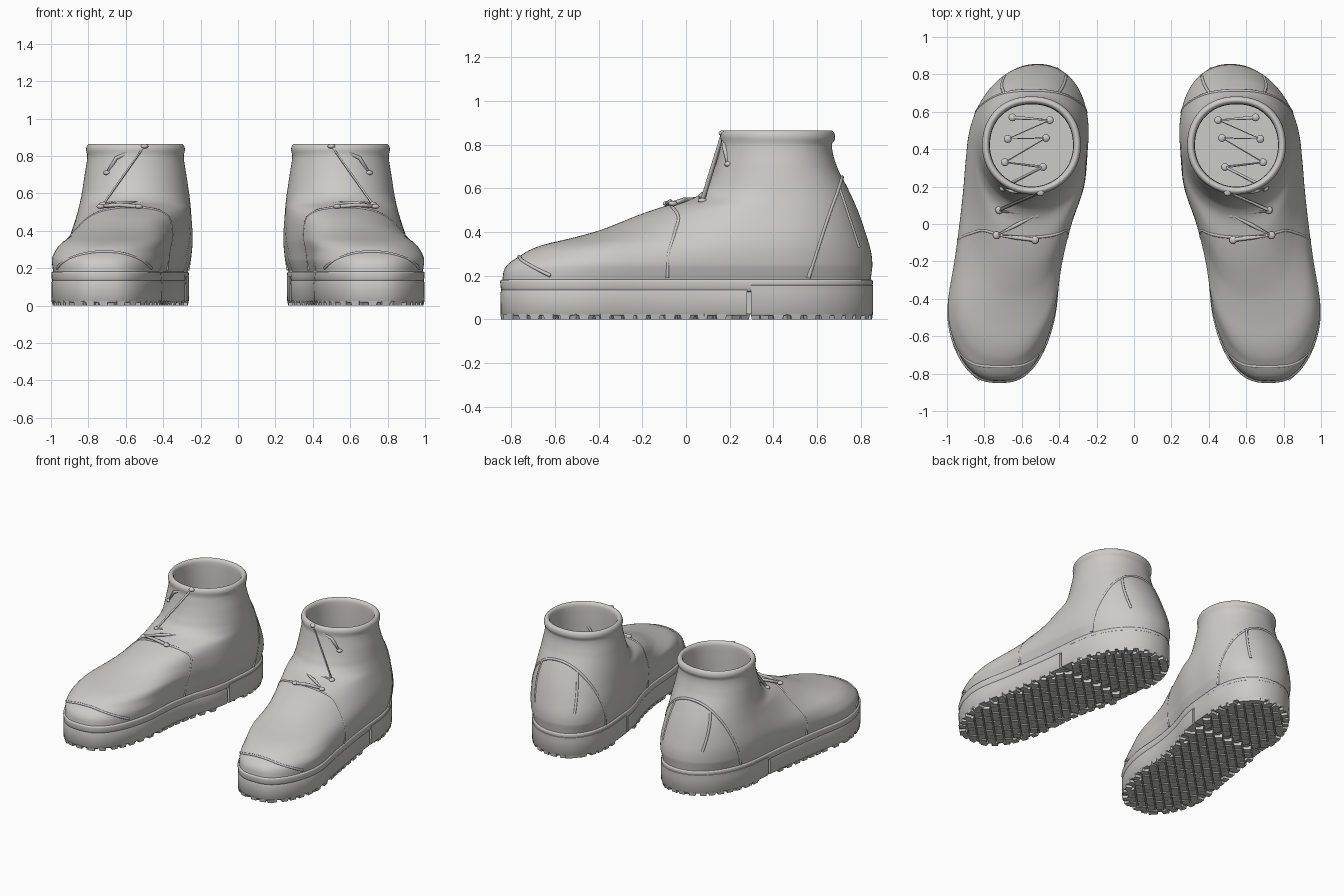
import bpy, bmesh, math
from mathutils import Vector, Matrix

cube = bpy.data.objects.get("Cube")
if cube:
    bpy.data.objects.remove(cube)

grey = bpy.data.materials.new("light grey")
grey.use_nodes = True
grey.diffuse_color = (0.6, 0.595, 0.57, 1)
grey.node_tree.nodes["Principled BSDF"].inputs["Base Color"].default_value = grey.diffuse_color

# Shape tables: toe line, heel line, half width, squareness, waist and centre line
TOE = [(.18, -.85), (.23, -.833), (.265, -.8), (.29, -.76), (.32, -.71), (.345, -.64), (.368, -.54),
       (.406, -.4), (.44, -.31), (.48, -.21), (.52, -.09), (.545, .01), (.58, .07), (.64, .11),
       (.72, .14), (.8, .16)]
HEEL = [(.18, .855), (.3, .848), (.4, .82), (.5, .785), (.6, .74), (.7, .69), (.8, .668), (.84, .68)]
HALF = [(.18, .304), (.25, .316), (.35, .322), (.5, .303), (.6, .287), (.7, .272), (.8, .258), (.84, .262)]
POWER = [(.18, 2.8), (.24, 2.6), (.3, 2.45), (.4, 2.25), (.5, 2.1), (.6, 2)]
WAIST = [(-.85, 1.1), (-.7, 1.15), (-.5, 1.14), (-.2, .97), (0, .95), (.2, 1), (.42, 1)]
CENTRE = [(-.85, .72), (-.5, .71), (-.2, .675), (0, .64), (.2, .595), (.4, .575), (.86, .515)]
MID = .42
COUNT = 112


def look(table, x):
    """Smooth lookup in a table of pairs."""
    if x <= table[0][0]:
        return table[0][1]
    if x >= table[-1][0]:
        return table[-1][1]
    slopes = [(b[1] - a[1]) / (b[0] - a[0]) for a, b in zip(table, table[1:])]
    i = max(k for k, p in enumerate(table[:-1]) if p[0] <= x)
    (x0, y0), (x1, y1) = table[i], table[i + 1]
    m0 = (slopes[max(i - 1, 0)] + slopes[i]) / 2
    m1 = (slopes[i] + slopes[min(i + 1, len(slopes) - 1)]) / 2
    w, t = x1 - x0, (x - x0) / (x1 - x0)
    return (y0 * (1 + 2 * t) * (1 - t) ** 2 + m0 * w * t * (1 - t) ** 2
            + y1 * t * t * (3 - 2 * t) - m1 * w * t * t * (1 - t))


def centre(y, z):
    k = min(max((z - .25) / .37, 0), 1)
    k = k * k * (3 - 2 * k)
    return look(CENTRE, y) * (1 - k) + .548 * k


def ring(z, inset=0, at=None):
    """Horizontal outline of the boot, read at height at and placed at z."""
    h = z if at is None else at
    pts = []
    for i in range(COUNT):
        a = math.tau * i / COUNT
        c, s = math.cos(a), math.sin(a)
        p = look(POWER, h) if c > 0 else 2.15
        reach = MID - look(TOE, h) if c > 0 else look(HEEL, h) - MID
        y = MID - math.copysign((reach - inset) * abs(c) ** (2 / p), c)
        half = (look(HALF, h) - inset) * look(WAIST, y) * abs(s) ** (2 / p)
        pts.append(Vector((centre(y, h) + math.copysign(half, s), y, z)))
    return pts


def half_at(y, z):
    front = y < MID
    reach = MID - look(TOE, z) if front else look(HEEL, z) - MID
    p = look(POWER, z) if front else 2.15
    d = min(abs(y - MID) / reach, 1)
    return look(HALF, z) * look(WAIST, y) * (1 - d ** p) ** (1 / p)


def finish(bm, name, angle=40):
    """Turn a bmesh into a mirrored pair of parts."""
    bmesh.ops.recalc_face_normals(bm, faces=bm.faces)
    me = bpy.data.meshes.new(name)
    bm.to_mesh(me)
    bm.free()
    me.materials.append(grey)
    me.shade_smooth()
    me.set_sharp_from_angle(angle=math.radians(angle))
    ob = bpy.data.objects.new(name, me)
    bpy.context.collection.objects.link(ob)
    ob.modifiers.new("pair", 'MIRROR')


def loft(rings, start=False, end=False):
    bm = bmesh.new()
    rows = [[bm.verts.new(p) for p in r] for r in rings]
    for a, b in zip(rows, rows[1:]):
        for i in range(COUNT):
            j = (i + 1) % COUNT
            bm.faces.new((a[i], a[j], b[j], b[i]))
    if start:
        bm.faces.new(rows[0])
    if end:
        bm.faces.new(rows[-1])
    return bm


def tube(name, paths, radius):
    """Round cord along one or more paths."""
    cu = bpy.data.curves.new(name, 'CURVE')
    cu.dimensions = '3D'
    cu.bevel_depth = radius
    cu.bevel_resolution = 2
    cu.use_fill_caps = True
    cu.materials.append(grey)
    for path in paths:
        sp = cu.splines.new('POLY')
        sp.points.add(len(path) - 1)
        for pt, co in zip(sp.points, path):
            pt.co = (*co, 1)
    ob = bpy.data.objects.new(name, cu)
    bpy.context.collection.objects.link(ob)
    ob.modifiers.new("pair", 'MIRROR')


# Upper: outer skin, rolled collar, inner wall and insole
levels = [.165 + .64 * i / 72 for i in range(73)]
skin = [ring(z, max(0, .01 - .15 * max(z - .18, 0))) for z in levels]
for i in range(11):
    a = math.pi * (i / 10) - .5 * (1 - i / 10)
    skin.append(ring(.834 + .031 * math.sin(a), .018 - .02 * math.cos(a), .84))
skin += [ring(z, .04, .84) for z in (.8, .7, .5, .3, .21)]
finish(loft(skin, end=True), "boot_upper", 50)

# Midsole band with a rounded lip and a shallow groove
band = [(.125, .012), (.134, .005), (.146, .002), (.172, 0), (.18, .002), (.184, .014)]
finish(loft([ring(z, o, .18) for z, o in band], True, True), "midsole_band", 60)

# Recessed core that closes the gap between the sole blocks
finish(loft([ring(z, .02, .18) for z in (.025, .15)], True, True), "sole_core")

# Outsole split into forefoot and heel blocks
for name, cut, keep_front in (("forefoot_sole", .278, True), ("heel_sole", .298, False)):
    wall = [(.017, .008), (.026, .002), (.12, .001), (.134, .005)]
    if not keep_front:
        wall = [(z, o - .002) for z, o in wall[:-1]] + [(.155, -.001), (.16, .004)]
    bm = loft([ring(z, o, .18) for z, o in wall], True, True)
    geom = bm.verts[:] + bm.edges[:] + bm.faces[:]
    res = bmesh.ops.bisect_plane(bm, geom=geom, plane_co=(0, cut, 0), plane_no=(0, 1, 0),
                                 clear_outer=keep_front, clear_inner=not keep_front)
    edges = [e for e in res["geom_cut"] if isinstance(e, bmesh.types.BMEdge)]
    bmesh.ops.holes_fill(bm, edges=edges, sides=0)
    finish(bm, name)

# Tread: tapered diamond lugs across the sole and small teeth at its edge
bm = bmesh.new()


def lug(x, y, size, turn):
    m = Matrix.Translation((x, y, .012)) @ Matrix.Rotation(turn, 4, 'Z')
    bmesh.ops.create_cone(bm, cap_ends=True, segments=4, radius1=size * .85, radius2=size,
                          depth=.024, matrix=m)


pitch = .084
for row in range(-22, 23):
    y = row * pitch / 2
    for col in range(0, 14):
        x = .2 + (col + (row % 2) / 2) * pitch
        if abs(y) < .82 and abs(y - .288) > .035 and abs(x - centre(y, .18)) < half_at(y, .18) - .04:
            lug(x, y, .041, 0)
edge = ring(0, .026, .18)
last = Vector((9, 9, 0))
for i, p in enumerate(edge):
    if (p - last).length > .055 and abs(p.y - .288) > .035:
        q = edge[(i + 1) % COUNT] - p
        lug(p.x, p.y, .034, math.atan2(q.y, q.x) + math.pi / 4)
        last = p
finish(bm, "tread_lugs", 20)


# Seams lying on the upper
def seam(keys, steps=48):
    paths = []
    for s in (1, -1):
        path = []
        for i in range(steps + 1):
            t = i / steps
            z = keys[0][0] + (keys[-1][0] - keys[0][0]) * t * (2 - t)
            y = look(keys, z)
            path.append((centre(y, z) + s * (half_at(y, z) - .006), y, z))
        paths.append(path)
    return paths


tube("vamp_seam", seam([(.19, -.085), (.3, -.08), (.4, -.05), (.47, -.035), (.525, look(TOE, .525))]), .008)
tube("heel_seam", seam([(.19, .56), (.35, .61), (.5, .66), (.58, .69), (.65, look(HEEL, .65))])
     + seam([(.33, .79), (.45, .75), (.6, .7)]), .009)
tube("toe_cap_seam", seam([(.2, -.62), (.24, -.7), (.27, -.75), (.288, look(TOE, .288))]), .008)

# Laces: one zigzag cord with a flat knob at every eyelet
eyelets = [(.53, -.085, .53), (.735, -.06, .53), (.52, .05, .548), (.72, .075, .543),
           (.5, .17, .852), (.7, .195, .71), (.487, .305, .6), (.69, .33, .6),
           (.47, .46, .6), (.675, .455, .6), (.45, .555, .6), (.65, .57, .6)]
cord = [Vector(p) for p in eyelets]
cord.insert(5, Vector((.65, .175, .79)))
for i in (2, 1, 0):
    crest = (cord[i] + cord[i + 1]) / 2
    crest.z += .009
    cord.insert(i + 1, crest)
tube("laces", [cord], .011)
bm = bmesh.new()
for p in eyelets:
    m = Matrix.Translation(p) @ Matrix.Diagonal((1, 1, .6, 1))
    bmesh.ops.create_uvsphere(bm, u_segments=12, v_segments=8, radius=.021, matrix=m)
finish(bm, "lace_knobs", 60)
